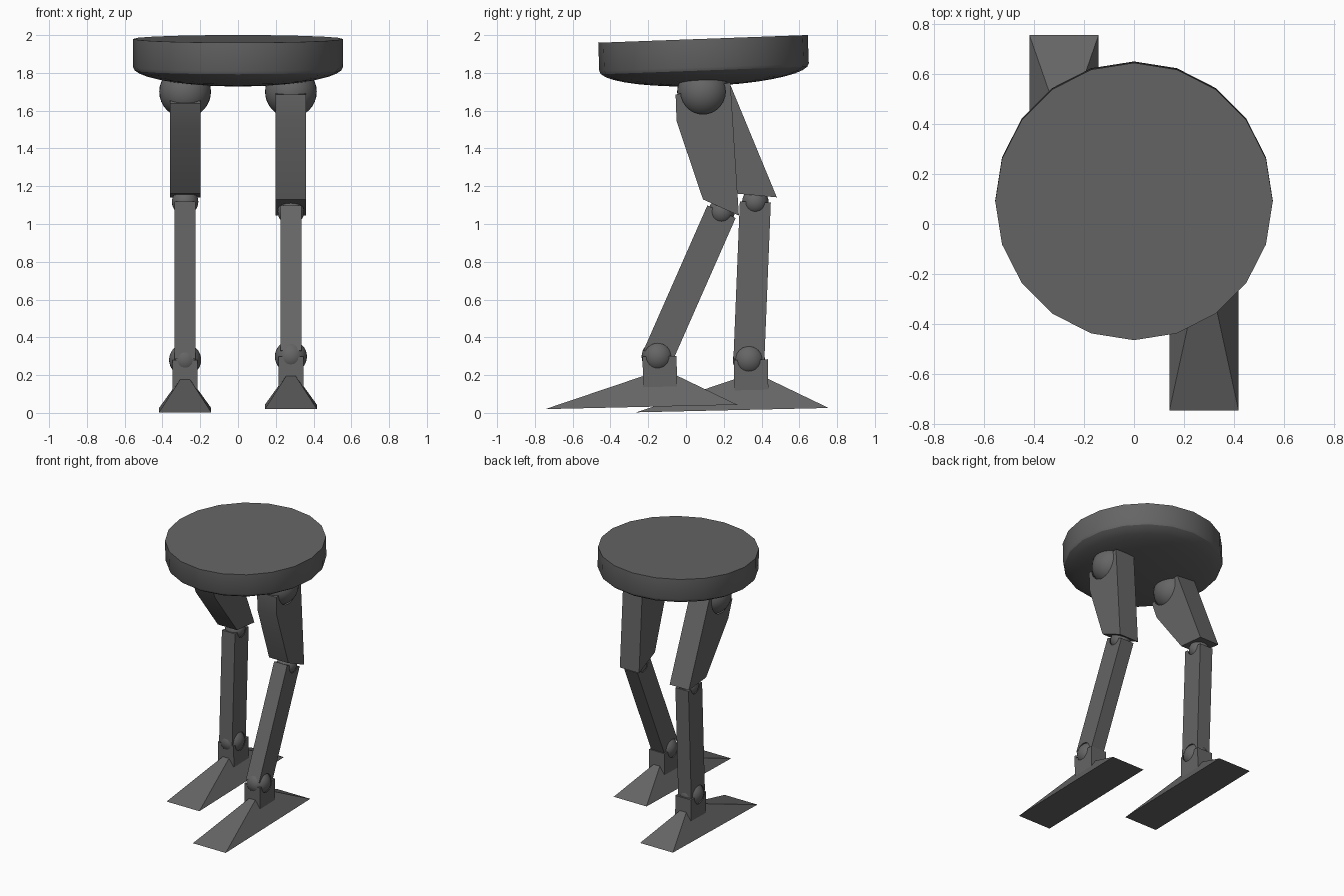
import bpy, bmesh, math
from mathutils import Vector, Matrix

if "Cube" in bpy.data.objects:
    bpy.data.objects.remove(bpy.data.objects["Cube"])

grey = bpy.data.materials.new("dark_grey")
grey.diffuse_color = (0.13, 0.13, 0.13, 1)
grey.use_nodes = True
grey.node_tree.nodes["Principled BSDF"].inputs["Base Color"].default_value = grey.diffuse_color


def finish(name, bm, smooth=None):
    """Turn a bmesh into a grey object."""
    bmesh.ops.recalc_face_normals(bm, faces=bm.faces)
    me = bpy.data.meshes.new(name)
    bm.to_mesh(me)
    bm.free()
    ob = bpy.data.objects.new(name, me)
    bpy.context.collection.objects.link(ob)
    me.materials.append(grey)
    bpy.ops.object.select_all(action='DESELECT')
    ob.select_set(True)
    bpy.context.view_layer.objects.active = ob
    if smooth:
        bpy.ops.object.shade_smooth_by_angle(angle=math.radians(smooth))
    return ob


def ball(name, loc, r):
    bm = bmesh.new()
    bmesh.ops.create_uvsphere(bm, u_segments=32, v_segments=16, radius=r,
                              matrix=Matrix.Translation(loc))
    return finish(name, bm, 60)


def prism(name, x, half, outline):
    """Extrude a side outline of (y, z) points across the width."""
    bm = bmesh.new()
    rings = [[bm.verts.new((x + s * half, y, z)) for y, z in outline] for s in (-1, 1)]
    bm.faces.new(rings[0])
    bm.faces.new(rings[1])
    n = len(outline)
    for i in range(n):
        j = (i + 1) % n
        bm.faces.new((rings[0][i], rings[0][j], rings[1][j], rings[1][i]))
    return finish(name, bm)


def scoop(ob, loc, r):
    """Hollow out a round socket for a joint ball."""
    cutter = ball("socket_cutter", loc, r)
    cutter.hide_render = True
    bpy.context.view_layer.objects.active = ob
    mod = ob.modifiers.new("socket", 'BOOLEAN')
    mod.operation = 'DIFFERENCE'
    mod.solver = 'EXACT'
    mod.object = cutter
    bpy.ops.object.modifier_apply(modifier=mod.name)
    bpy.data.objects.remove(cutter)
    ob.select_set(True)
    bpy.ops.object.shade_smooth_by_angle(angle=math.radians(20))


# Body: 20-sided disc with a shallow domed underside, tilted up at the back
R, SIDES, RINGS = 0.555, 20, 9
bm = bmesh.new()
profile = [(R, 0.0)] + [(R * math.cos(t), -0.15 - 0.1 * math.sin(t))
                        for t in (math.pi / 2 * k / RINGS for k in range(RINGS))]
loops = [[bm.verts.new((r * math.cos(a), r * math.sin(a), z))
          for a in (2 * math.pi * i / SIDES for i in range(SIDES))] for r, z in profile]
bm.faces.new(loops[0])
for up, low in zip(loops, loops[1:]):
    for i in range(SIDES):
        j = (i + 1) % SIDES
        bm.faces.new((up[i], up[j], low[j], low[i]))
pole = bm.verts.new((0, 0, -0.25))
for i in range(SIDES):
    bm.faces.new((loops[-1][i], loops[-1][(i + 1) % SIDES], pole))
bm.transform(Matrix.Translation((0, 0.09, 1.98)) @ Matrix.Rotation(math.radians(2.1), 4, 'X'))
finish("body_disc", bm, 30)

THIGH = [(-0.145, -0.015), (-0.14, -0.155), (0.0, -0.57), (0.19, -0.655), (0.145, 0.05)]
HIP = Vector((0.09, 1.70))


def leg(side, x, swing, knee, ankle):
    knee, ankle = Vector(knee), Vector(ankle)
    hip3, knee3, ankle3 = [Vector((x, p[0], p[1])) for p in (HIP, knee, ankle)]

    # Joint balls
    ball(side + "_hip_ball", hip3, 0.137)
    ball(side + "_knee_ball", knee3, 0.07)
    ball(side + "_ankle_ball", ankle3, 0.085)

    # Thigh, swung around the hip
    c, s = math.cos(math.radians(swing)), math.sin(math.radians(swing))
    thigh = prism(side + "_thigh", x, 0.081,
                  [(HIP.x + c * y - s * z, HIP.y + s * y + c * z) for y, z in THIGH])
    scoop(thigh, hip3, 0.144)

    # Shin, a box running from knee to ankle
    d = (ankle - knee).normalized()
    n = Vector((-d.y, d.x)) * 0.082
    shin = prism(side + "_shin", x, 0.055, [knee + n, ankle + n, ankle - n, knee - n])
    scoop(shin, knee3, 0.075)
    scoop(shin, ankle3, 0.09)

    # Ankle bracket
    box = [(-0.08, 0.0), (0.1, 0.003), (0.103, -0.161), (-0.077, -0.165)]
    bracket = prism(side + "_ankle_bracket", x, 0.066,
                    [(ankle.x + y, ankle.y + z) for y, z in box])
    scoop(bracket, ankle3, 0.09)

    # Foot, a long wedge rising to a narrow ridge under the bracket
    bm = bmesh.new()
    ends = [(0.138, -0.595, -0.278), (0.138, 0.422, -0.255),
            (0.026, 0.1, -0.1), (0.026, -0.08, -0.104)]
    l, r = [[bm.verts.new((x + k * w, ankle.x + y, ankle.y + z)) for w, y, z in ends]
            for k in (-1, 1)]
    bm.faces.new(l)
    bm.faces.new(r)
    for i in range(4):
        j = (i + 1) % 4
        bm.faces.new((l[i], l[j], r[j], r[i]))
    finish(side + "_foot", bm)


leg("right", 0.28, 0, (0.188, 1.065), (-0.15, 0.298))
leg("left", -0.28, 18.8, (0.367, 1.117), (0.333, 0.281))
